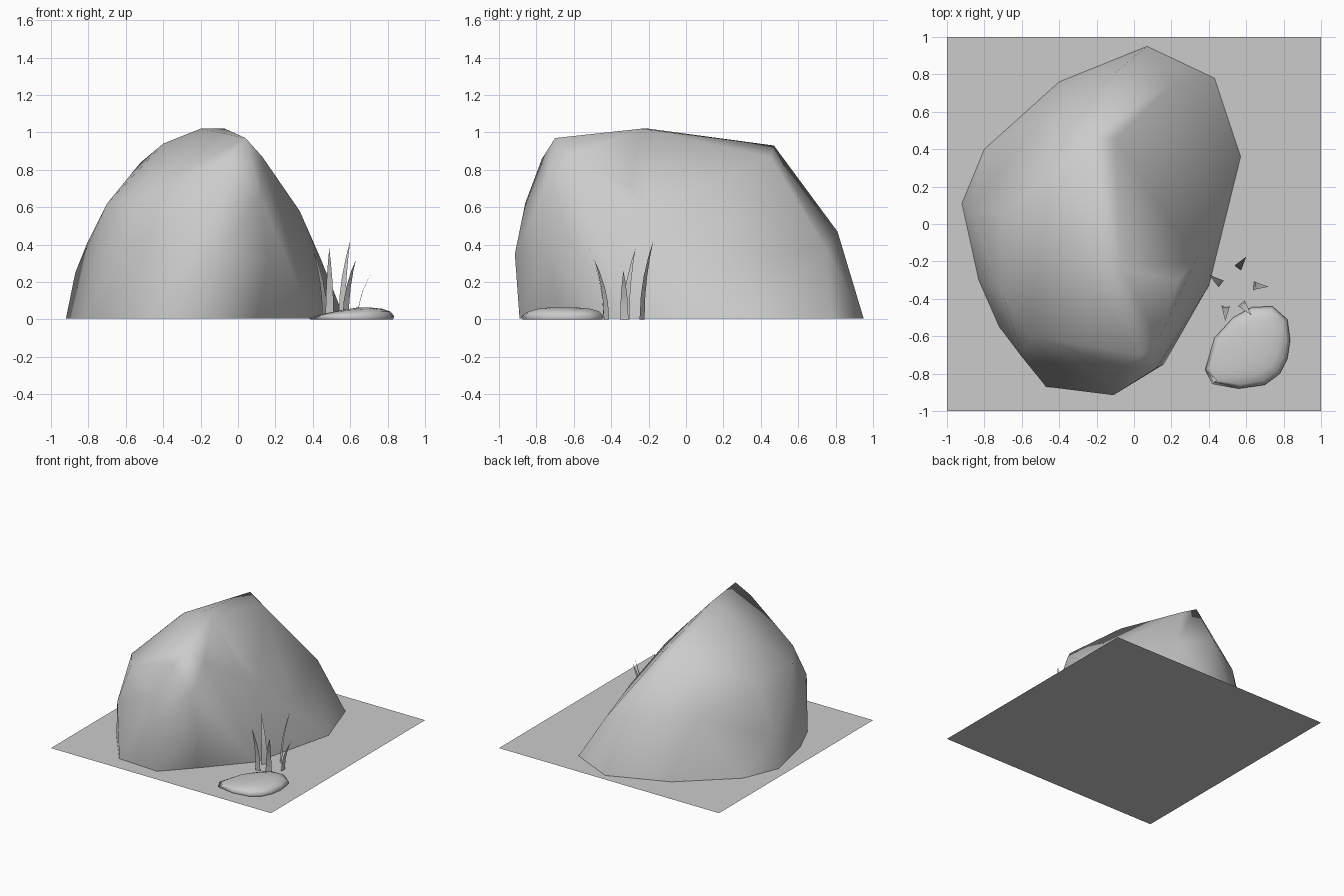
import bpy, bmesh, math
from mathutils import Vector

if "Cube" in bpy.data.objects:
    bpy.data.objects.remove(bpy.data.objects["Cube"])


def finish(bm, name, smooth=True):
    bmesh.ops.recalc_face_normals(bm, faces=bm.faces[:])
    mesh = bpy.data.meshes.new(name)
    bm.to_mesh(mesh)
    bm.free()
    for p in mesh.polygons:
        p.use_smooth = smooth
    ob = bpy.data.objects.new(name, mesh)
    bpy.context.collection.objects.link(ob)
    return ob


def hull_stone(name, points):
    """Convex stone from control points, open where it meets the ground."""
    bm = bmesh.new()
    for p in points:
        bm.verts.new(p)
    bmesh.ops.convex_hull(bm, input=bm.verts[:])
    inside = [v for v in bm.verts if not v.link_faces]
    bmesh.ops.delete(bm, geom=inside, context='VERTS')
    bm.normal_update()
    under = [f for f in bm.faces if f.calc_center_median().z < 0.012 and abs(f.normal.z) > 0.9]
    bmesh.ops.delete(bm, geom=under, context='FACES')
    return finish(bm, name)


# Ground slab: a single flat square
bm = bmesh.new()
bmesh.ops.create_grid(bm, x_segments=1, y_segments=1, size=1.0)
finish(bm, "ground_plane", smooth=False)

# Boulder: foot outline, then flank and crest points
foot = [(-.92, .11), (-.80, .40), (-.40, .76), (.07, .95), (.43, .78), (.57, .36),
        (.40, -.33), (.10, -.67), (-.11, -.89), (-.47, -.87), (-.72, -.55), (-.83, -.30)]
flanks = [(-.11, -.915, .35), (.16, -.75, .33), (-.60, -.71, .38),
          (-.87, .08, .25), (-.81, .0, .40), (-.70, -.38, .62), (-.70, .05, .61),
          (-.12, -.86, .62), (.12, -.77, .65), (-.55, -.60, .65), (-.52, .0, .84),
          (.24, -.30, .70), (.33, -.20, .58), (.20, .75, .375), (.44, .09, .33),
          (-.10, .81, .47), (-.49, .57, .46)]
crest = [(-.40, -.13, .94), (-.05, -.77, .86), (.04, -.70, .97), (-.20, -.20, 1.02),
         (-.07, -.24, 1.02), (-.22, .47, .93), (-.10, .45, .87), (.13, -.62, .87)]
hull_stone("boulder", [(x, y, .005) for x, y in foot] + flanks + crest)

# Pebble: one outline repeated as shrinking rings, thinning towards the left
outline = [(.38, -.78), (.43, -.61), (.53, -.50), (.63, -.445), (.74, -.44), (.82, -.51),
           (.835, -.62), (.82, -.72), (.78, -.80), (.70, -.86), (.56, -.88), (.42, -.855)]
cx, cy = .64, -.66
rings = [(.97, .001), (1.0, .018), (.90, .042), (.68, .057), (.35, .064)]
pebble = []
for s, z in rings:
    for x, y in outline:
        px, py = cx + (x - cx) * s, cy + (y - cy) * s
        pebble.append((px, py, z * min(1, .35 + 2.5 * (px - .38))))
hull_stone("pebble", pebble)

# Grass: flat tapered blades curving outward from root to tip
blades = [((.555, -.235), (.60, -.175), .42), ((.49, -.44), (.488, -.52), .38),
          ((.64, -.33), (.72, -.335), .26), ((.465, -.32), (.40, -.27), .38),
          ((.575, -.425), (.63, -.49), .32)]
for i, (root, tip, height) in enumerate(blades):
    bm = bmesh.new()
    a, b = Vector((*root, 0)), Vector((*tip, 0))
    side = (b - a).normalized().cross(Vector((0, 0, 1)))
    rows = []
    for t in (0, .3, .55, .8):
        c = a.lerp(b, t ** 2) + Vector((0, 0, height * t))
        w = .022 * (1 - t ** 2)
        rows.append((bm.verts.new(c - side * w), bm.verts.new(c + side * w)))
    for (l0, r0), (l1, r1) in zip(rows, rows[1:]):
        bm.faces.new((l0, r0, r1, l1))
    bm.faces.new((*rows[-1], bm.verts.new(b + Vector((0, 0, height)))))
    finish(bm, f"grass_blade_{i + 1}")
